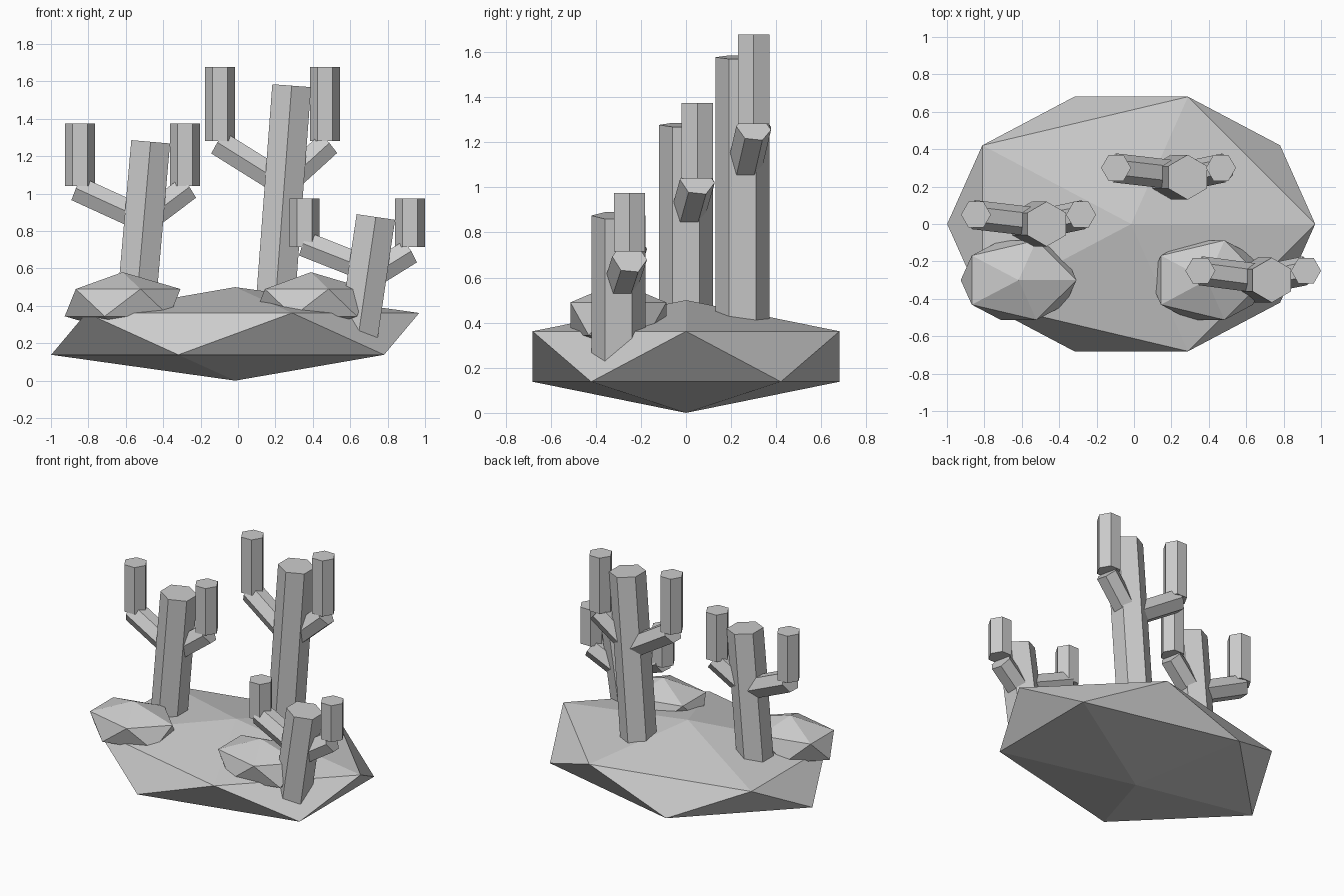
import bpy, bmesh, math
from mathutils import Vector, Matrix

cube = bpy.data.objects.get("Cube")
if cube:
    bpy.data.objects.remove(cube)

grey = bpy.data.materials.new("stone grey")
grey.use_nodes = True
grey.diffuse_color = (0.6, 0.6, 0.6, 1)
grey.node_tree.nodes["Principled BSDF"].inputs["Base Color"].default_value = grey.diffuse_color


def finish(name, bm):
    bmesh.ops.recalc_face_normals(bm, faces=bm.faces)
    mesh = bpy.data.meshes.new(name)
    bm.to_mesh(mesh)
    bm.free()
    mesh.materials.append(grey)
    obj = bpy.data.objects.new(name, mesh)
    bpy.context.scene.collection.objects.link(obj)


def rock(name, centre, size):
    """Faceted boulder: a stretched icosahedron."""
    bm = bmesh.new()
    bmesh.ops.create_icosphere(bm, subdivisions=1, radius=1)
    bmesh.ops.scale(bm, vec=size, verts=bm.verts)
    bmesh.ops.translate(bm, vec=centre, verts=bm.verts)
    finish(name, bm)


def prism(name, start, end, radius, corner):
    """Six-sided bar from start to end, with one corner turned towards an axis."""
    start, end = Vector(start), Vector(end)
    axis = (end - start).normalized()
    corner = Vector(corner)
    spoke = (corner - axis * corner.dot(axis)).normalized() * radius
    spokes = [Matrix.Rotation(math.tau * i / 6, 3, axis) @ spoke for i in range(6)]
    bm = bmesh.new()
    low = [bm.verts.new(start + s) for s in spokes]
    high = [bm.verts.new(end + s) for s in spokes]
    bm.faces.new(low[::-1])
    bm.faces.new(high)
    for i in range(6):
        j = (i + 1) % 6
        bm.faces.new((low[i], low[j], high[j], high[i]))
    finish(name, bm)


def cactus(name, y, top, foot_z, tilt, tip_z, branches):
    """Leaning trunk with two sloping branches, each carrying an upright tip."""
    x, z = top
    foot_x = x - (z - foot_z) * math.tan(math.radians(tilt))
    prism(name + "_trunk", (foot_x, y, foot_z), (x, y, z), 0.12, (0, 1, 0))
    for side, root, elbow, tip_x in branches:
        prism(f"{name}_{side}_branch", (root[0], y + 0.01, root[1]),
              (elbow[0], y + 0.05, elbow[1]), 0.078, (0, 1, 0))
        prism(f"{name}_{side}_tip", (tip_x, y + 0.05, tip_z[0]),
              (tip_x, y + 0.05, tip_z[1]), 0.08, (1, 0, 0))


# Ground slab and the two boulders on it
rock("ground", (-0.015, 0, 0.25), (1.1, 0.8, 0.25))
rock("right_boulder", (-0.617, -0.3, 0.417), (0.346, 0.25, 0.163))
rock("left_boulder", (0.39, -0.3, 0.417), (0.34, 0.25, 0.163))

# Cacti
cactus("right_cactus", 0, (-0.467, 1.277), 0.3, 5, (1.04, 1.375), [
    ("right", (-0.52, 0.87), (-0.859, 1.025), -0.845),
    ("left", (-0.46, 0.885), (-0.27, 1.028), -0.283)])
cactus("back_cactus", 0.25, (0.287, 1.577), 0.3, 4.3, (1.28, 1.677), [
    ("right", (0.24, 1.055), (-0.104, 1.27), -0.096),
    ("left", (0.29, 1.09), (0.48, 1.263), 0.465)])
cactus("front_cactus", -0.3, (0.737, 0.875), 0.2, 8.4, (0.715, 0.975), [
    ("right", (0.66, 0.61), (0.355, 0.73), 0.355),
    ("left", (0.72, 0.565), (0.915, 0.686), 0.92)])
